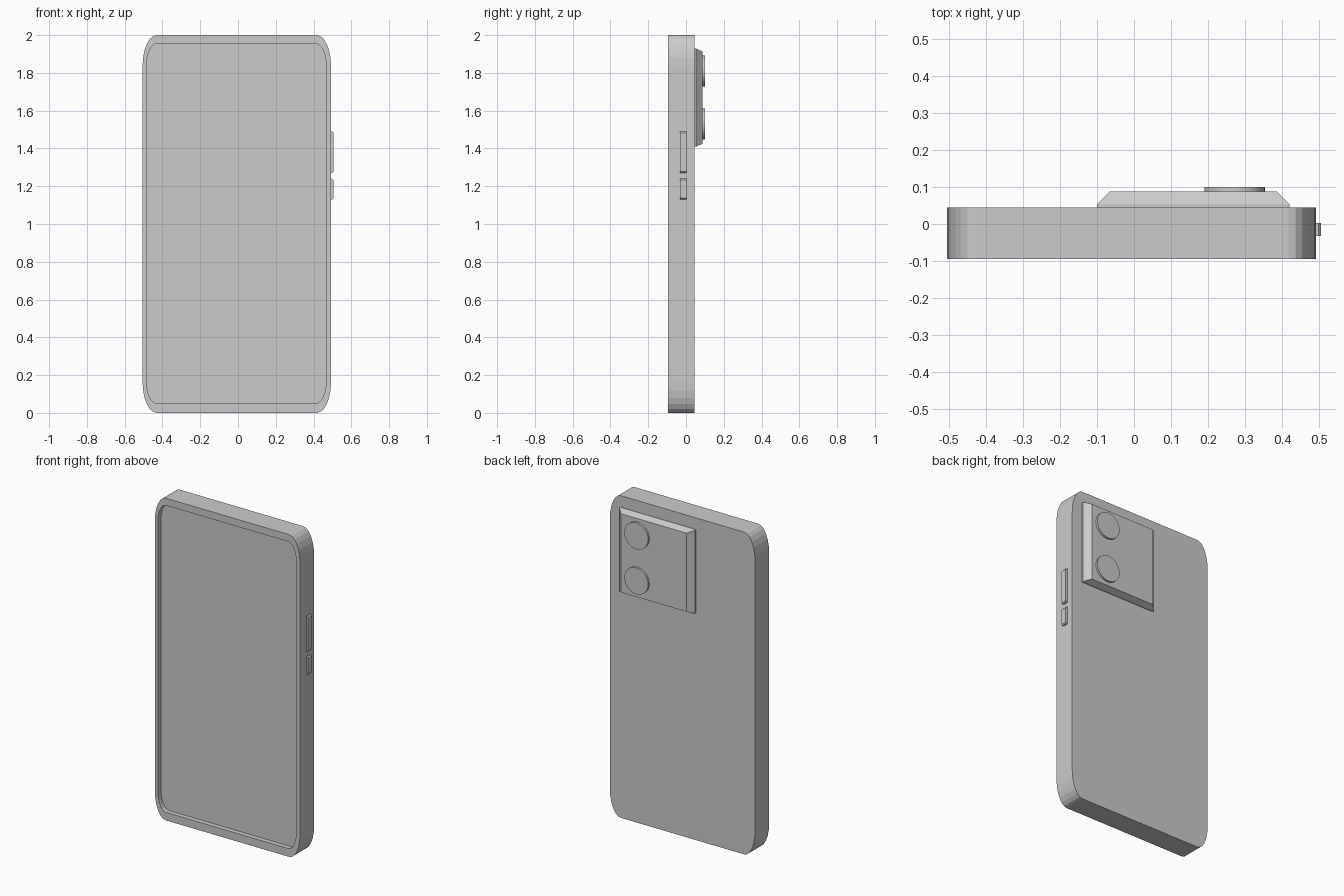
import bpy, bmesh
from math import sin, cos, pi
from mathutils import Matrix

cube = bpy.data.objects.get("Cube")
if cube:
    bpy.data.objects.remove(cube, do_unlink=True)

# Single flat colour
grey = bpy.data.materials.new("plain_grey")
grey.use_nodes = True
colour = (0.6, 0.6, 0.6, 1)
grey.diffuse_color = colour
grey.node_tree.nodes["Principled BSDF"].inputs["Base Color"].default_value = colour


def finish(name, bm):
    bmesh.ops.recalc_face_normals(bm, faces=bm.faces)
    mesh = bpy.data.meshes.new(name)
    bm.to_mesh(mesh)
    bm.free()
    mesh.materials.append(grey)
    obj = bpy.data.objects.new(name, mesh)
    bpy.context.collection.objects.link(obj)
    return obj


def ring(bm, x0, x1, z0, z1, y, rx=0, rz=0, steps=6):
    """Rectangle in the xz plane with optional elliptical corners."""
    corners = [(x1 - rx, z1 - rz), (x0 + rx, z1 - rz),
               (x0 + rx, z0 + rz), (x1 - rx, z0 + rz)]
    verts = []
    for q, (cx, cz) in enumerate(corners):
        for i in range(steps + 1 if rx else 1):
            a = (q + i / steps) * pi / 2
            verts.append(bm.verts.new((cx + rx * cos(a), y, cz + rz * sin(a))))
    return verts


def loft(name, loops):
    """Skin successive rings and cap both ends."""
    bm = bmesh.new()
    rings = [ring(bm, *loop) for loop in loops]
    n = len(rings[0])
    for a, b in zip(rings, rings[1:]):
        for i in range(n):
            j = (i + 1) % n
            bm.faces.new((a[i], a[j], b[j], b[i]))
    bm.faces.new(rings[0])
    bm.faces.new(rings[-1])
    return finish(name, bm)


# Body shell with a recessed screen: back, front rim, inner wall, screen
outer = (-0.505, 0.492, 0, 2)
inner = (-0.485, 0.467, 0.05, 1.955)
loft("body_and_screen", [
    (*outer, 0.044, 0.075, 0.16),
    (*outer, -0.094, 0.075, 0.16),
    (*inner, -0.094, 0.055, 0.12),
    (*inner, -0.064, 0.055, 0.12),
])

# Camera plate with sloping sides
base = (-0.1, 0.42, 1.41, 1.928)
loft("camera_plate", [
    (*base, 0.04),
    (*base, 0.054),
    (-0.065, 0.385, 1.425, 1.913, 0.088),
])

# Two round lenses
for label, z in (("upper", 1.81), ("lower", 1.53)):
    bm = bmesh.new()
    bmesh.ops.create_cone(
        bm, cap_ends=True, segments=32, radius1=0.082, radius2=0.082, depth=0.02,
        matrix=Matrix.Translation((0.272, 0.09, z)) @ Matrix.Rotation(pi / 2, 4, "X"))
    lens = finish(label + "_lens", bm)
    for face in lens.data.polygons:
        face.use_smooth = len(face.vertices) == 4
    for edge in lens.data.edges:
        a, b = (lens.data.vertices[v].co for v in edge.vertices)
        edge.use_edge_sharp = abs(a.y - b.y) < 0.001

# Side buttons with softened outer edges
for label, z0, z1 in (("volume", 1.27, 1.49), ("power", 1.13, 1.24)):
    bm = bmesh.new()
    bmesh.ops.create_cube(
        bm, size=1, matrix=Matrix.Translation((0.495, -0.015, (z0 + z1) / 2))
        @ Matrix.Diagonal((0.02, 0.035, z1 - z0, 1)))
    ends = [e for e in bm.edges
            if all(v.co.x > 0.5 for v in e.verts)
            and abs(e.verts[0].co.z - e.verts[1].co.z) < 0.001]
    bmesh.ops.bevel(bm, geom=ends, offset=0.007, segments=1, affect="EDGES")
    finish(label + "_button", bm)
